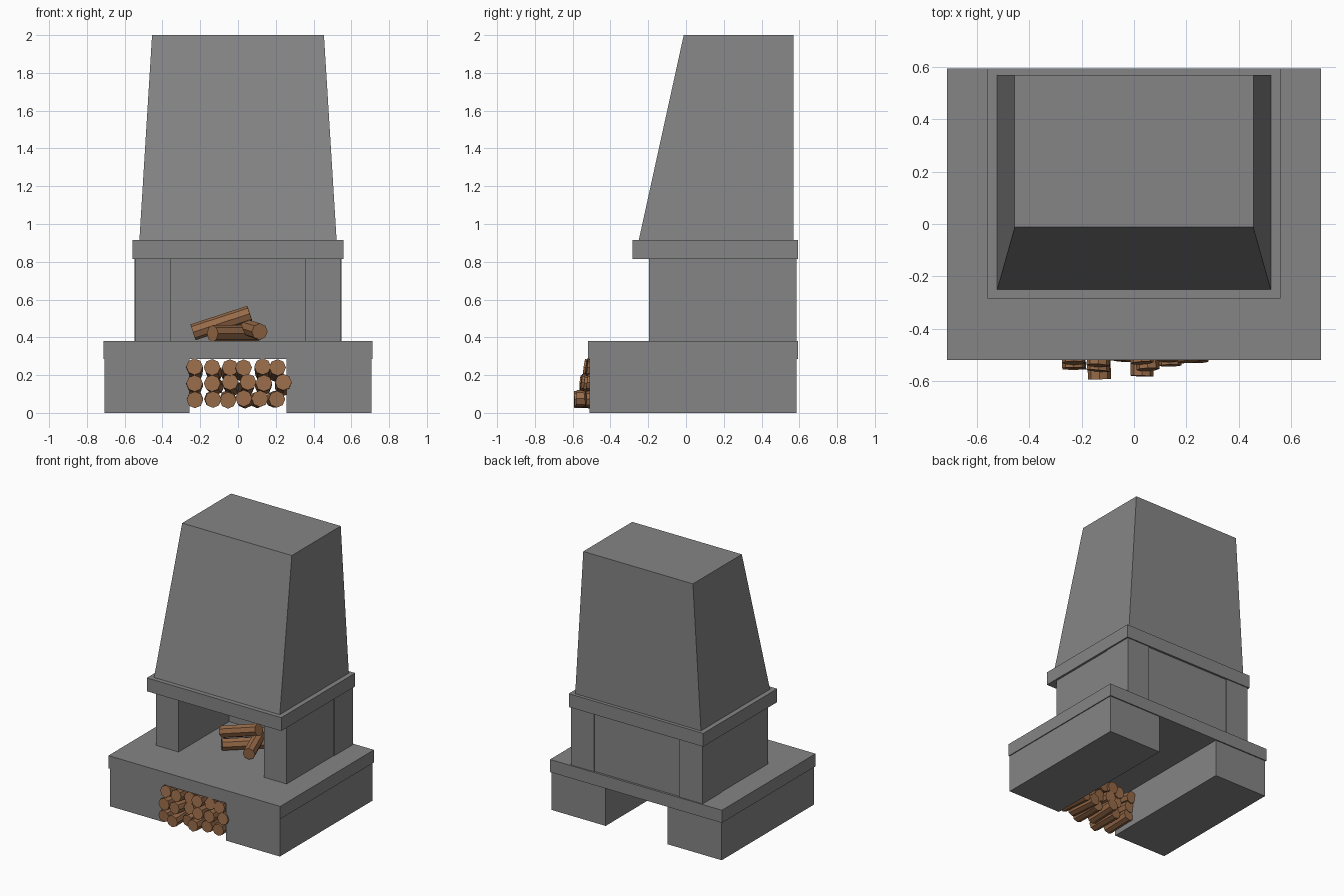
import bpy, bmesh, random
from mathutils import Vector

if "Cube" in bpy.data.objects:
    bpy.data.objects.remove(bpy.data.objects["Cube"])

random.seed(4)


def material(name, rgb):
    m = bpy.data.materials.new(name)
    m.diffuse_color = (*rgb, 1)
    m.use_nodes = True
    m.node_tree.nodes["Principled BSDF"].inputs["Base Color"].default_value = m.diffuse_color
    return m


bark = material("wood", (0.31, 0.145, 0.065))
stone = material("dark_stone", (0.235, 0.235, 0.235))


def make_object(name, bm, mat):
    me = bpy.data.meshes.new(name)
    bmesh.ops.recalc_face_normals(bm, faces=bm.faces)
    bm.to_mesh(me)
    bm.free()
    ob = bpy.data.objects.new(name, me)
    bpy.context.collection.objects.link(ob)
    me.materials.append(mat)
    return ob


def block(name, x, y, z, top_x=None, top_y=None):
    """Box from ranges; the top may have its own x and y ranges (taper)."""
    bm = bmesh.new()
    bmesh.ops.create_cube(bm, size=1)
    for v in bm.verts:
        up = v.co.z > 0
        rx = top_x if up and top_x else x
        ry = top_y if up and top_y else y
        v.co = (rx[v.co.x > 0], ry[v.co.y > 0], z[up])
    return make_object(name, bm, stone)


def log(name, a, b, r=0.044):
    """Eight-sided log between two end points."""
    a, b = Vector(a), Vector(b)
    bm = bmesh.new()
    bmesh.ops.create_cone(bm, cap_ends=True, segments=8, radius1=r,
                          radius2=r, depth=(b - a).length)
    ob = make_object(name, bm, bark)
    ob.location = (a + b) / 2
    ob.rotation_euler = (b - a).to_track_quat('Z', 'Y').to_euler()
    return ob


# Base, side walls and rear posts, left and right
for side, s in (("left", -1), ("right", 1)):
    def span(inner, outer):
        return sorted((s * inner, s * outer))
    block(side + "_base", span(0.257, 0.706), (-0.512, 0.585), (0, 0.285))
    block(side + "_wall", span(0.355, 0.542), (-0.197, 0.36), (0.38, 0.815))
    block(side + "_rear_post", span(0.355, 0.547), (0.36, 0.585), (0.38, 0.815))

# Hearth slab, fire back, mantel and tapered hood
block("hearth_slab", (-0.713, 0.713), (-0.518, 0.593), (0.285, 0.38))
block("fire_back", (-0.355, 0.355), (0.40, 0.577), (0.38, 0.815))
block("mantel", (-0.558, 0.558), (-0.284, 0.593), (0.815, 0.915))
block("hood", (-0.522, 0.522), (-0.25, 0.568), (0.915, 2.0),
      (-0.455, 0.455), (-0.012, 0.568))

# Stacked firewood under the hearth: height, tilt and front of each row
rows = [
    ("bottom", 0.072, 0.0, (-0.228, -0.132, -0.053, 0.03, 0.116, 0.206),
     (-0.555, -0.592, -0.52, -0.58, -0.535, -0.53)),
    ("middle", 0.16, 0.025, (-0.23, -0.137, -0.042, 0.053, 0.137, 0.24),
     (-0.55, -0.56, -0.52, -0.555, -0.54, -0.525)),
    ("top", 0.24, 0.03, (-0.23, -0.137, -0.042, 0.03, 0.13, 0.21),
     (-0.53, -0.54, -0.515, -0.53, -0.52, -0.525)),
]
for row, z, drop, xs, fronts in rows:
    for i, (x, y) in enumerate(zip(xs, fronts)):
        dz = random.uniform(-0.006, 0.006)
        back = (x * 0.95 + random.uniform(-0.015, 0.015), y + 0.23,
                z - drop - dz)
        log(f"{row}_stack_log_{i + 1}", (x, y, z + dz), back)

# Logs lying in the fire
log("fire_log_lower", (-0.135, 0.0, 0.42), (0.10, 0.21, 0.42))
log("fire_log_front", (0.115, -0.035, 0.43), (0.02, 0.25, 0.46))
log("fire_log_upper", (-0.238, 0.16, 0.427), (0.063, 0.155, 0.525))
